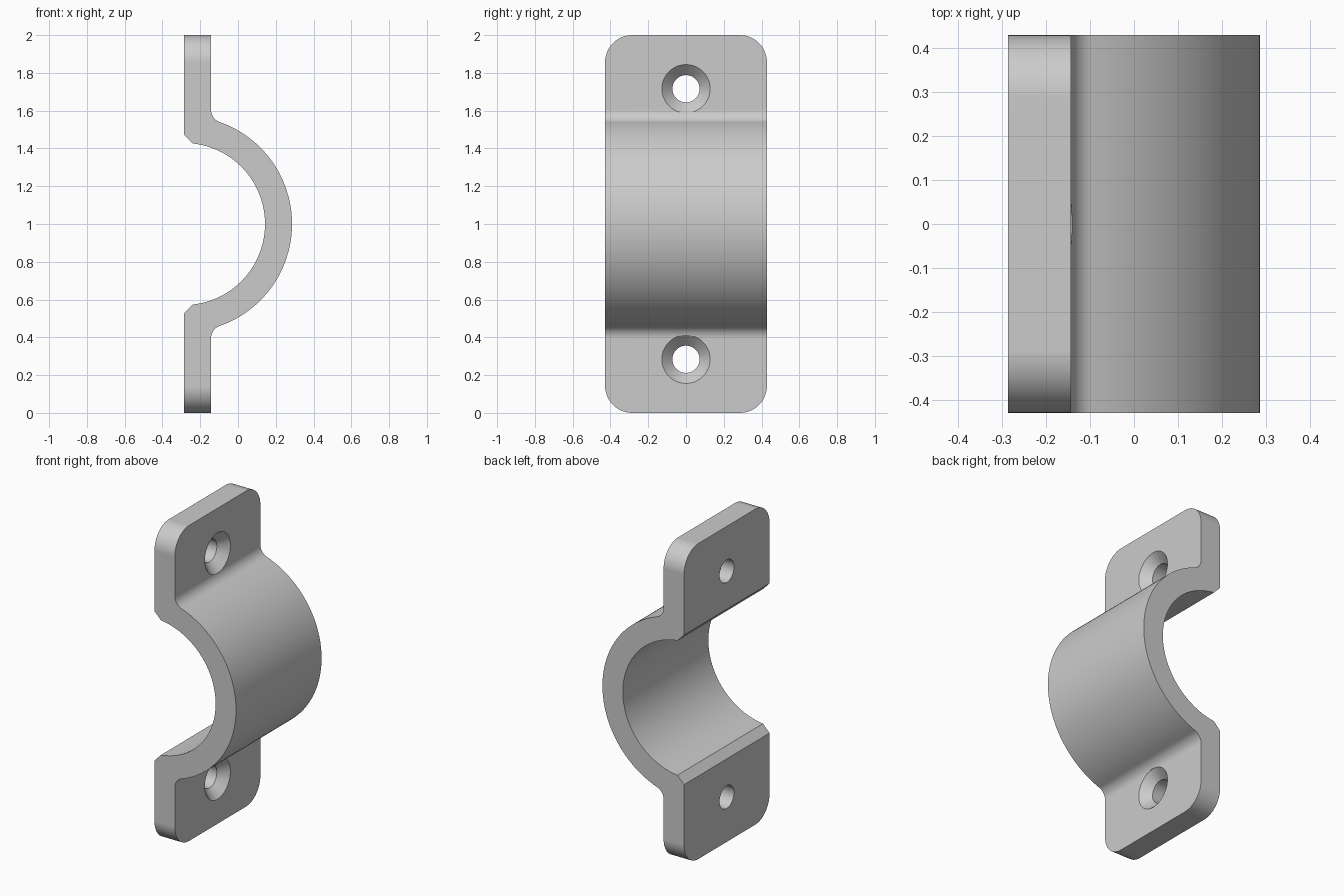
import bpy, bmesh
from math import sin, cos, pi, atan2, sqrt

cube = bpy.data.objects.get("Cube")
if cube:
    bpy.data.objects.remove(cube, do_unlink=True)

BACK, FACE = -0.286, -0.143        # back and front planes of the flanges
HALF_W = 0.4285                    # half the strap width
R_IN, R_OUT, R_FIL = 0.429, 0.572, 0.07
CORNER = 0.143
HOLE_Z, R_HOLE, R_SINK = 0.716, 0.072, 0.128   # hole height is from the middle

steel = bpy.data.materials.new("grey_steel")
steel.use_nodes = True
GREY = (0.6, 0.6, 0.6, 1)
steel.diffuse_color = GREY
steel.node_tree.nodes["Principled BSDF"].inputs["Base Color"].default_value = GREY


def make_object(name, bm):
    bmesh.ops.recalc_face_normals(bm, faces=bm.faces)
    mesh = bpy.data.meshes.new(name)
    bm.to_mesh(mesh)
    bm.free()
    mesh.materials.append(steel)
    obj = bpy.data.objects.new(name, mesh)
    bpy.context.collection.objects.link(obj)
    return obj


def arc(cx, cz, r, a0, a1, n):
    steps = [a0 + (a1 - a0) * i / n for i in range(n + 1)]
    return [(cx + r * cos(a), cz + r * sin(a)) for a in steps]


def strap_profile():
    """Upper half of the side outline, mirrored to the lower half."""
    fx = FACE + R_FIL
    fz = sqrt((R_OUT + R_FIL) ** 2 - (fx - BACK) ** 2)
    tangent = atan2(fz, fx - BACK)
    outer = arc(BACK, 0, R_OUT, 0, tangent, 32)
    fillet = arc(fx, fz, R_FIL, tangent - pi, -pi, 10)
    chamfer = atan2(sqrt(R_IN ** 2 - 0.046 ** 2), 0.046)
    inner = arc(BACK, 0, R_IN, chamfer, 0, 32)
    upper = outer + fillet[1:] + [(FACE, 1), (BACK, 1), (BACK, 0.474)] + inner
    lower = [(x, -z) for x, z in reversed(upper[1:-1])]
    return upper + lower


# Strap: outline extruded across the width, flange corners rounded
bm = bmesh.new()
face = bm.faces.new([bm.verts.new((x, -HALF_W, z + 1)) for x, z in strap_profile()])
ext = bmesh.ops.extrude_face_region(bm, geom=[face])
new_verts = [g for g in ext["geom"] if isinstance(g, bmesh.types.BMVert)]
bmesh.ops.translate(bm, verts=new_verts, vec=(0, 2 * HALF_W, 0))
corners = [e for e in bm.edges
           if abs(e.verts[0].co.x - e.verts[1].co.x) > 0.1
           and all(abs(v.co.z - 1) > 0.99 for v in e.verts)]
bmesh.ops.bevel(bm, geom=corners, offset=CORNER, segments=12, profile=0.5,
                affect='EDGES')
strap = make_object("pipe_strap", bm)

# Countersunk screw holes: one turned cutter for each flange
SINK_PROFILE = [(BACK - 0.05, R_HOLE), (FACE - (R_SINK - R_HOLE), R_HOLE),
                (FACE, R_SINK), (FACE + 0.03, R_SINK)]
for side, name in ((1, "upper_hole_cutter"), (-1, "lower_hole_cutter")):
    bm = bmesh.new()
    n = 48
    rings = [[bm.verts.new((x, y, z + 1 + side * HOLE_Z))
              for y, z in arc(0, 0, r, 0, 2 * pi, n)[:-1]]
             for x, r in SINK_PROFILE]
    for a, b in zip(rings, rings[1:]):
        for i in range(n):
            j = (i + 1) % n
            bm.faces.new((a[i], a[j], b[j], b[i]))
    bm.faces.new(rings[0])
    bm.faces.new(rings[-1])
    cutter = make_object(name, bm)
    cutter.hide_render = True
    cut = strap.modifiers.new("screw_hole", 'BOOLEAN')
    cut.operation = 'DIFFERENCE'
    cut.solver = 'EXACT'
    cut.object = cutter
    bpy.ops.object.select_all(action='DESELECT')
    strap.select_set(True)
    bpy.context.view_layer.objects.active = strap
    bpy.ops.object.modifier_apply(modifier=cut.name)
    bpy.data.objects.remove(cutter, do_unlink=True)

# Smooth curves with crisp edges and clean flat faces
bpy.ops.object.shade_smooth_by_angle(angle=0.5)
weighted = strap.modifiers.new("flat_face_normals", 'WEIGHTED_NORMAL')
weighted.keep_sharp = True
